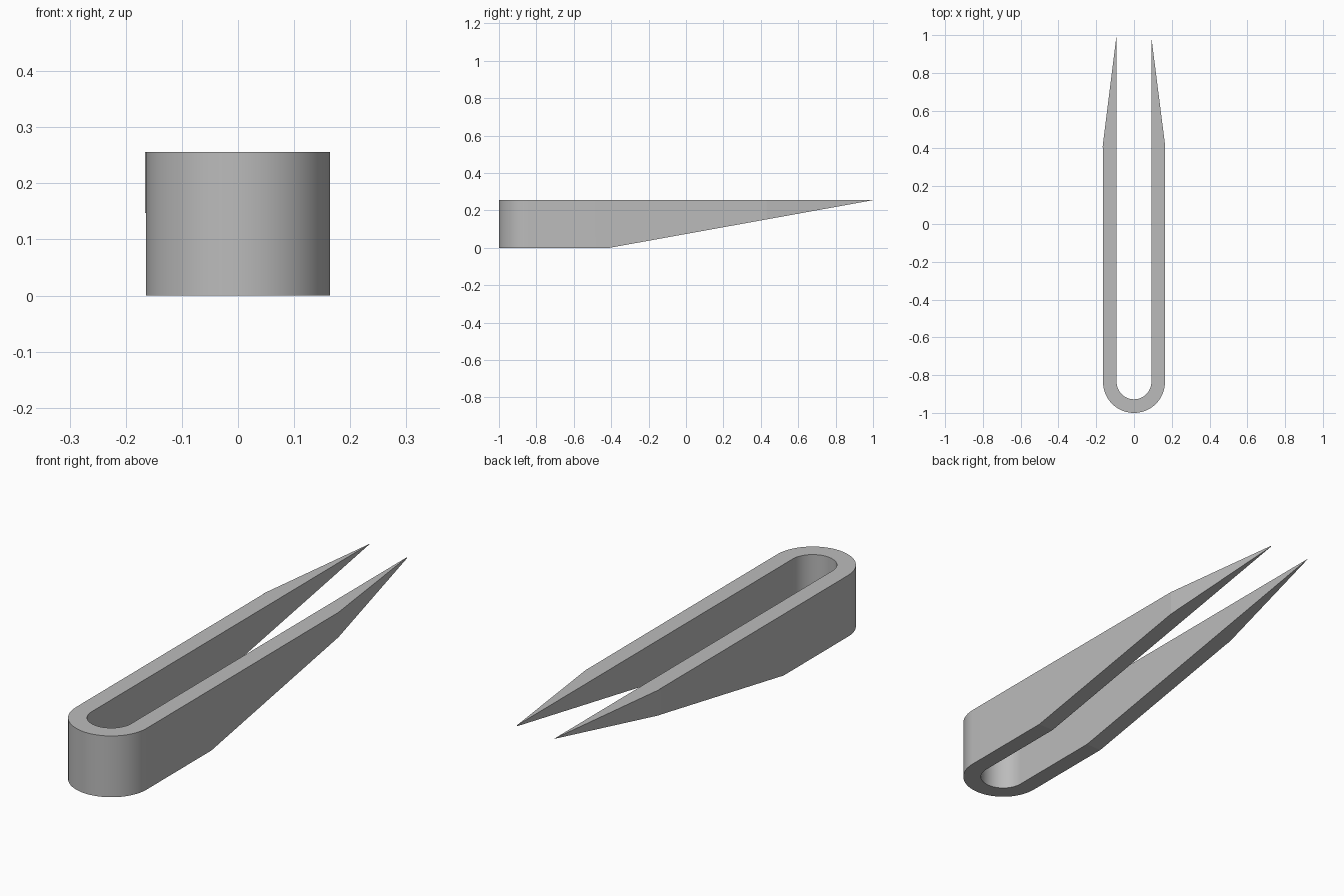
import bpy
import bmesh
from math import cos, sin, pi, radians

if "Cube" in bpy.data.objects:
    bpy.data.objects.remove(bpy.data.objects["Cube"], do_unlink=True)

HEIGHT = 0.256
R_OUT, R_IN = 0.164, 0.092
BEND_Y = -1 + R_OUT      # centre of the round bend
SLOPE_Y = -0.41          # where the underside starts to rise
ARC_STEPS = 56


def underside(y):
    """Flat base that rises in a straight line to the tips."""
    return max(0.0, (HEIGHT - 0.001) * (y - SLOPE_Y) / (1 - SLOPE_Y))


# Stations along the U: (outer x, outer y, inner x, inner y)
right_arm = [
    (R_IN + 0.0005, 0.985, R_IN, 0.985),
    (R_OUT - 0.001, 0.43, R_IN, 0.43),
    (R_OUT, SLOPE_Y, R_IN, SLOPE_Y),
]
bend = []
for i in range(ARC_STEPS + 1):
    a = -pi * i / ARC_STEPS
    bend.append((R_OUT * cos(a), BEND_Y + R_OUT * sin(a),
                 R_IN * cos(a), BEND_Y + R_IN * sin(a)))
# The other arm has a tiny shoulder where its taper starts
left_arm = [
    (-R_OUT, SLOPE_Y, -R_IN, SLOPE_Y),
    (-R_OUT, 0.405, -R_IN, 0.405),
    (-R_OUT - 0.002, 0.406, -R_IN, 0.406),
    (-R_OUT - 0.001, 0.418, -R_IN, 0.418),
    (-R_IN - 0.0005, 1.0, -R_IN, 1.0),
]

# Skin a four-sided section through all the stations
bm = bmesh.new()
rings = []
for ox, oy, ix, iy in right_arm + bend + left_arm:
    rings.append([bm.verts.new(p) for p in (
        (ox, oy, underside(oy)), (ox, oy, HEIGHT),
        (ix, iy, HEIGHT), (ix, iy, underside(iy)))])
for a, b in zip(rings, rings[1:]):
    for k in range(4):
        n = (k + 1) % 4
        bm.faces.new((a[k], a[n], b[n], b[k]))
bm.faces.new(rings[0])
bm.faces.new(rings[-1])
bmesh.ops.recalc_face_normals(bm, faces=bm.faces)

mesh = bpy.data.meshes.new("tweezers_body")
bm.to_mesh(mesh)
bm.free()
body = bpy.data.objects.new("tweezers_body", mesh)
bpy.context.collection.objects.link(body)

# Plain grey material
grey = bpy.data.materials.new("plain grey")
grey.use_nodes = True
colour = (0.5, 0.5, 0.5, 1)
grey.diffuse_color = colour
grey.node_tree.nodes["Principled BSDF"].inputs["Base Color"].default_value = colour
mesh.materials.append(grey)

# Smooth the bend, keep the creases sharp
bpy.ops.object.select_all(action="DESELECT")
body.select_set(True)
bpy.context.view_layer.objects.active = body
bpy.ops.object.shade_smooth_by_angle(angle=radians(5))
